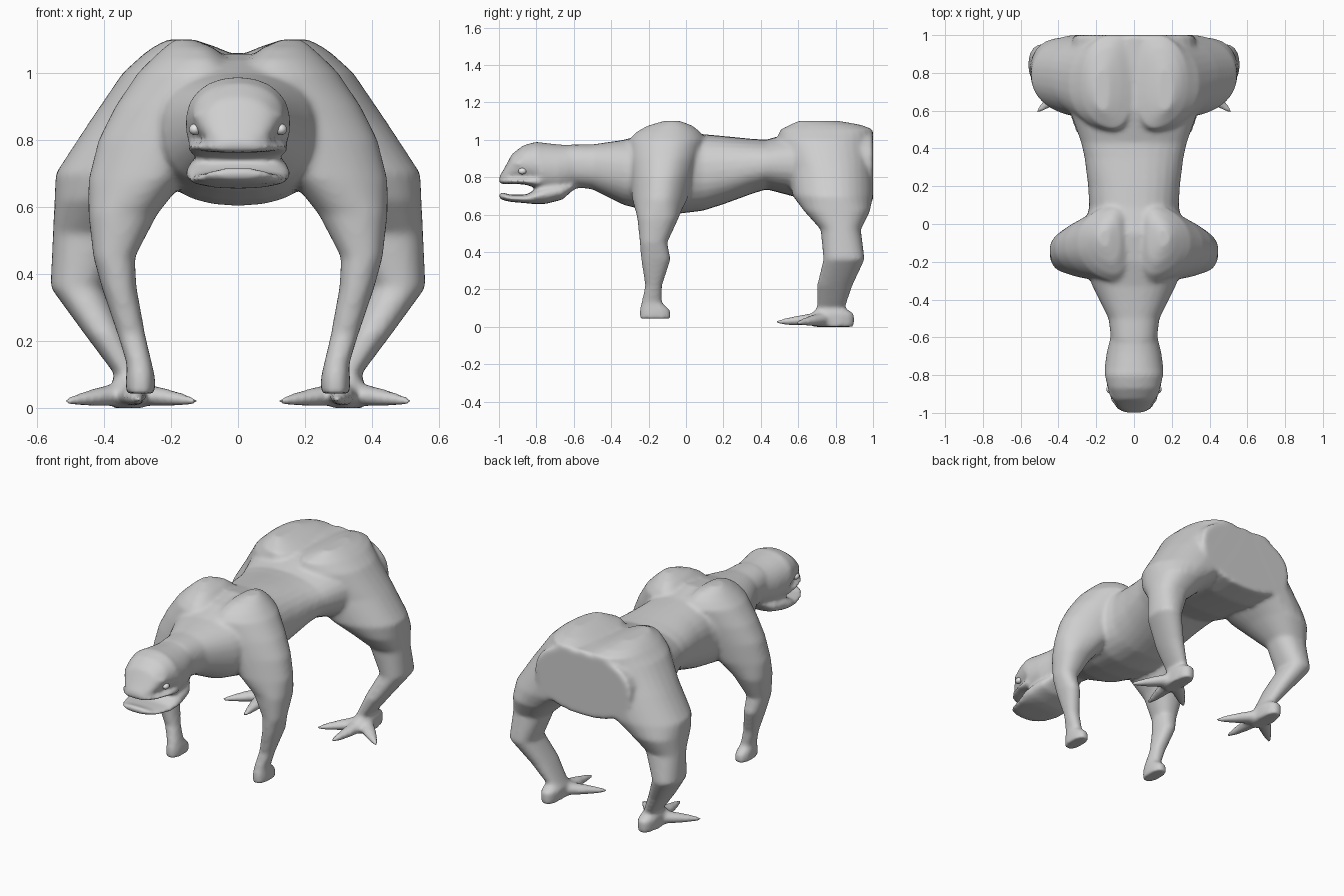
import bpy, bmesh, math
from mathutils import Vector, Matrix

N = 28  # sides of every cross-section


def material(name, rgb):
    m = bpy.data.materials.new(name)
    m.diffuse_color = (*rgb, 1)
    return m


def ring(c, u, v, p=2.3, k=0):
    """Rounded-box cross-section around c; k narrows it towards +u."""
    pts = []
    for i in range(N):
        a = 2 * math.pi * i / N
        s, t = math.cos(a), math.sin(a)
        s = math.copysign(abs(s) ** (2 / p), s)
        t = math.copysign(abs(t) ** (2 / p), t)
        pts.append(Vector(c) + Vector(u) * s + Vector(v) * t * (1 - k * s))
    return pts


def loft(bm, rings):
    """Skin the rings into a closed tube."""
    rows = [[bm.verts.new(p) for p in r] for r in rings]
    for a, b in zip(rows, rows[1:]):
        for i in range(N):
            j = (i + 1) % N
            bm.faces.new((a[i], a[j], b[j], b[i]))
    bm.faces.new(rows[0][::-1])
    bm.faces.new(rows[-1])


def along_y(bm, rows, p=2.3):
    """Rows of (y, half width, top z, bottom z)."""
    loft(bm, [ring((0, y, (t + b) / 2), (w, 0, 0), (0, 0, (t - b) / 2), p)
              for y, w, t, b in rows])


def limb(bm, rows, side, taper):
    """Rows of (z, inner x, outer x, front y, back y), egg-shaped above the elbow."""
    rings = [ring((side * (i + o) / 2, (f + k) / 2, z), (side * (o - i) / 2, 0, 0),
                  (0, (k - f) / 2, 0), 2.3, taper if z > .65 else 0)
             for z, i, o, f, k in rows]
    for r in rings:
        for p in r:
            p.y = min(p.y, 1.0)
    loft(bm, rings)


def toe(bm, a, b, side):
    """Flattened pointed toe from a to b."""
    a, b = Vector((side * a[0], *a[1:])), Vector((side * b[0], *b[1:]))
    across = (b - a).cross(Vector((0, 0, 1))).normalized()
    loft(bm, [ring(a.lerp(b, t), across * r, Vector((0, 0, h)), 2)
              for t, r, h in ((0, .05, .038), (.5, .036, .028), (.8, .022, .018), (1, .008, .009))])


def blob(bm, c, size):
    m = Matrix.Translation(c) @ Matrix.Diagonal((*size, 1))
    bmesh.ops.create_uvsphere(bm, u_segments=20, v_segments=12, radius=1, matrix=m)


def finish(bm, name, mat):
    bmesh.ops.recalc_face_normals(bm, faces=bm.faces)
    for f in bm.faces:
        f.smooth = True
    me = bpy.data.meshes.new(name)
    bm.to_mesh(me)
    bm.free()
    ob = bpy.data.objects.new(name, me)
    me.materials.append(mat)
    bpy.context.collection.objects.link(ob)
    return ob


skin = material("grey skin", (.62, .62, .62))
pale = material("pale eye", (.9, .9, .9))
bm = bmesh.new()

# Torso and neck
along_y(bm, [(-.62, .12, .975, .75), (-.5, .135, .975, .735), (-.33, .22, 1.0, .65),
             (-.2, .265, 1.04, .62), (-.05, .275, 1.06, .603), (.09, .237, 1.03, .62),
             (.2, .243, 1.02, .655), (.35, .262, 1.005, .71), (.43, .28, 1.0, .735),
             (.6, .34, 1.05, .69), (.85, .35, 1.06, .65), (1.0, .32, 1.057, .665)], 2.3)

# Head above the mouth
along_y(bm, [(-.58, .12, .97, .74), (-.68, .145, .975, .70), (-.77, .157, .985, .70),
             (-.80, .155, .99, .745), (-.87, .138, .97, .77), (-.93, .113, .925, .77),
             (-.97, .085, .85, .77), (-1.0, .045, .80, .77)], 2.1)
# Upper lip
along_y(bm, [(-.78, .154, .81, .74), (-.87, .147, .795, .762), (-.94, .122, .795, .762),
             (-.98, .088, .795, .762), (-1.0, .05, .79, .765)])
# Lower jaw
along_y(bm, [(-.6, .10, .77, .735), (-.66, .14, .77, .68), (-.75, .155, .76, .657),
             (-.80, .156, .74, .655), (-.85, .15, .707, .66), (-.94, .122, .706, .668),
             (-.98, .09, .718, .677), (-1.0, .05, .716, .685)])

for s in (1, -1):
    # Brow ridge
    blob(bm, (s * .108, -.865, .872), (.032, .065, .018))
    # Front leg with blunt foot
    limb(bm, [(1.10, .13, .19, -.12, -.03), (1.075, .07, .222, -.20, .03),
              (1.04, .03, .26, -.26, .07), (1.0, 0, .30, -.295, .095),
              (.9, .03, .367, -.295, .065), (.8, .07, .417, -.29, .035),
              (.68, .16, .447, -.28, 0),
              (.58, .24, .447, -.26, -.04), (.45, .308, .432, -.247, -.10),
              (.36, .303, .407, -.24, -.082), (.22, .277, .36, -.218, -.128),
              (.13, .256, .332, -.238, -.13), (.09, .247, .335, -.248, -.085),
              (.043, .247, .335, -.248, -.078)], s, .28)
    # Hind leg down to the heel
    limb(bm, [(1.10, .13, .21, .60, .82), (1.08, .07, .25, .56, .93),
              (1.055, .01, .285, .51, 1.0), (1.0, -.05, .345, .49, 1.0),
              (.85, .03, .447, .55, 1.0), (.70, .13, .545, .575, 1.0),
              (.62, .23, .548, .63, .985),
              (.52, .335, .553, .72, .935), (.36, .40, .56, .735, .955),
              (.22, .335, .458, .70, .89), (.10, .285, .368, .70, .85),
              (.07, .27, .38, .67, .90), (0, .275, .375, .68, .90)], s, .18)
    # Three spread toes
    for tip in ((.12, .585, .02), (.295, .475, .024), (.517, .59, .02)):
        toe(bm, (.325, .75, .045), tip, s)

# Fuse all the parts into one smooth hide
body = finish(bm, "creature_body", skin)
fuse = body.modifiers.new("fuse", 'REMESH')
fuse.mode = 'VOXEL'
fuse.voxel_size = .011
fuse.use_smooth_shade = True
soft = body.modifiers.new("soften", 'SMOOTH')
soft.factor = .5
soft.iterations = 10

# Eyes
bm = bmesh.new()
for s in (1, -1):
    blob(bm, (s * .128, -.875, .832), (.018, .022, .017))
finish(bm, "eyes", pale)
